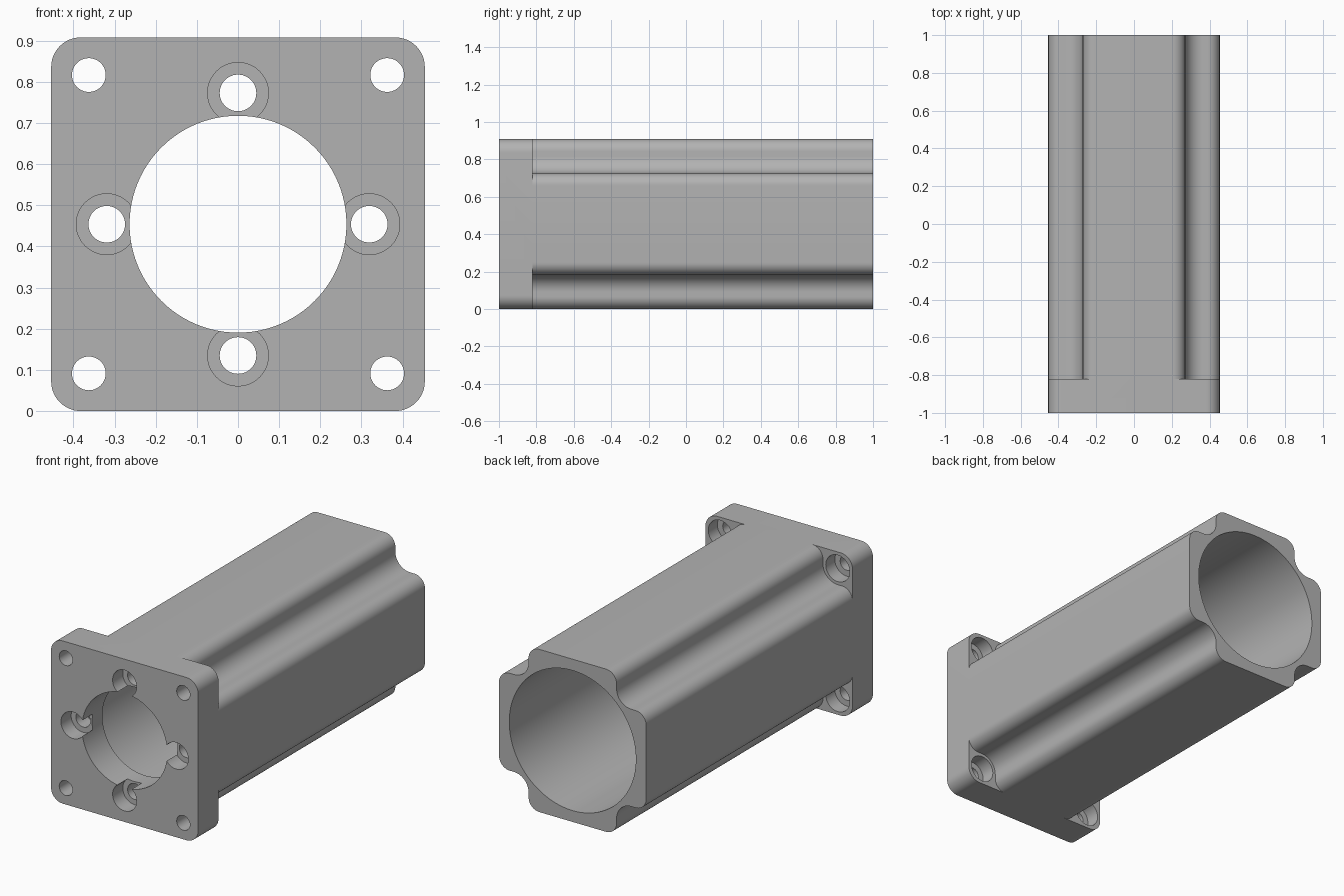
import bpy, bmesh
from math import sin, cos, pi, radians

cube = bpy.data.objects.get("Cube")
if cube:
    bpy.data.objects.remove(cube, do_unlink=True)

HALF = 0.454          # half width, also the height of the bore axis
FLANGE_BACK = -0.82   # rear face of the flange
HOLE = 0.3625         # corner screw offset
SCREW = 0.319         # face screw offset
NOTCH = 0.091         # concave radius of the corner grooves
FILLET = 0.065        # convex radius beside the grooves

metal = bpy.data.materials.new("grey_metal")
metal.use_nodes = True
grey = (0.45, 0.45, 0.45, 1)
metal.diffuse_color = grey
metal.node_tree.nodes["Principled BSDF"].inputs["Base Color"].default_value = grey


def arc(cx, cz, r, start, end, steps):
    angles = [radians(start + (end - start) * i / steps) for i in range(steps + 1)]
    return [(cx + r * cos(a), cz + r * sin(a)) for a in angles]


def extrude(name, profile, y0, y1):
    """Prism along y from a profile in x and z about the bore axis."""
    bm = bmesh.new()
    front = bm.faces.new([bm.verts.new((x, y0, z + HALF)) for x, z in profile])
    moved = bmesh.ops.extrude_face_region(bm, geom=[front])["geom"]
    verts = [g for g in moved if isinstance(g, bmesh.types.BMVert)]
    bmesh.ops.translate(bm, verts=verts, vec=(0, y1 - y0, 0))
    bmesh.ops.recalc_face_normals(bm, faces=bm.faces)
    mesh = bpy.data.meshes.new(name)
    bm.to_mesh(mesh)
    bm.free()
    mesh.materials.append(metal)
    obj = bpy.data.objects.new(name, mesh)
    bpy.context.collection.objects.link(obj)
    return obj


def cut(target, profile, y0, y1):
    cutter = extrude("cutter", profile, y0, y1)
    cutter.hide_render = True
    mod = target.modifiers.new("cut", 'BOOLEAN')
    mod.operation = 'DIFFERENCE'
    mod.solver = 'EXACT'
    mod.object = cutter
    bpy.context.view_layer.objects.active = target
    bpy.ops.object.modifier_apply(modifier=mod.name)
    bpy.data.objects.remove(cutter, do_unlink=True)


def circle(x, z, r, steps=48):
    return arc(x, z, r, 0, 360, steps)[:-1]


# Rounded square block, full length
R = 0.072
outline = []
for k, (sx, sz) in enumerate([(1, 1), (-1, 1), (-1, -1), (1, -1)]):
    outline += arc(sx * (HALF - R), sz * (HALF - R), R, 90 * k, 90 * k + 90, 12)
housing = extrude("motor_housing", outline, -1, 1)

# Grooves along the four corners behind the flange
edge = HOLE - NOTCH
groove = [(edge - FILLET, 0.6)]
groove += arc(edge - FILLET, HALF - FILLET, FILLET, 90, 0, 12)
groove += arc(HOLE, HOLE, NOTCH, 180, 270, 16)
groove += arc(HALF - FILLET, edge - FILLET, FILLET, 90, 0, 12)
groove += [(0.6, edge - FILLET), (0.6, 0.6)]
corners = [(sx, sz) for sx in (-1, 1) for sz in (-1, 1)]
for sx, sz in corners:
    cut(housing, [(sx * x, sz * z) for x, z in groove], FLANGE_BACK, 1.1)

# Wide rear bore and narrower front opening
cut(housing, circle(0, 0, 0.391, 96), FLANGE_BACK, 1.1)
cut(housing, circle(0, 0, 0.2635, 96), -1.1, FLANGE_BACK + 0.05)

# Corner screw holes, counterbored from behind
for sx, sz in corners:
    cut(housing, circle(sx * HOLE, sz * HOLE, 0.041), -1.1, FLANGE_BACK + 0.02)
    cut(housing, circle(sx * HOLE, sz * HOLE, 0.074), FLANGE_BACK - 0.08, FLANGE_BACK + 0.02)

# Face screw holes, counterbored from the front
for dx, dz in [(1, 0), (0, 1), (-1, 0), (0, -1)]:
    cut(housing, circle(dx * SCREW, dz * SCREW, 0.0445), -1.1, FLANGE_BACK + 0.02)
    cut(housing, circle(dx * SCREW, dz * SCREW, 0.074), -1.1, -0.91)

# Smooth curved walls, sharp rims
bpy.ops.object.select_all(action='DESELECT')
housing.select_set(True)
bpy.context.view_layer.objects.active = housing
bpy.ops.object.shade_smooth_by_angle(angle=radians(30))
